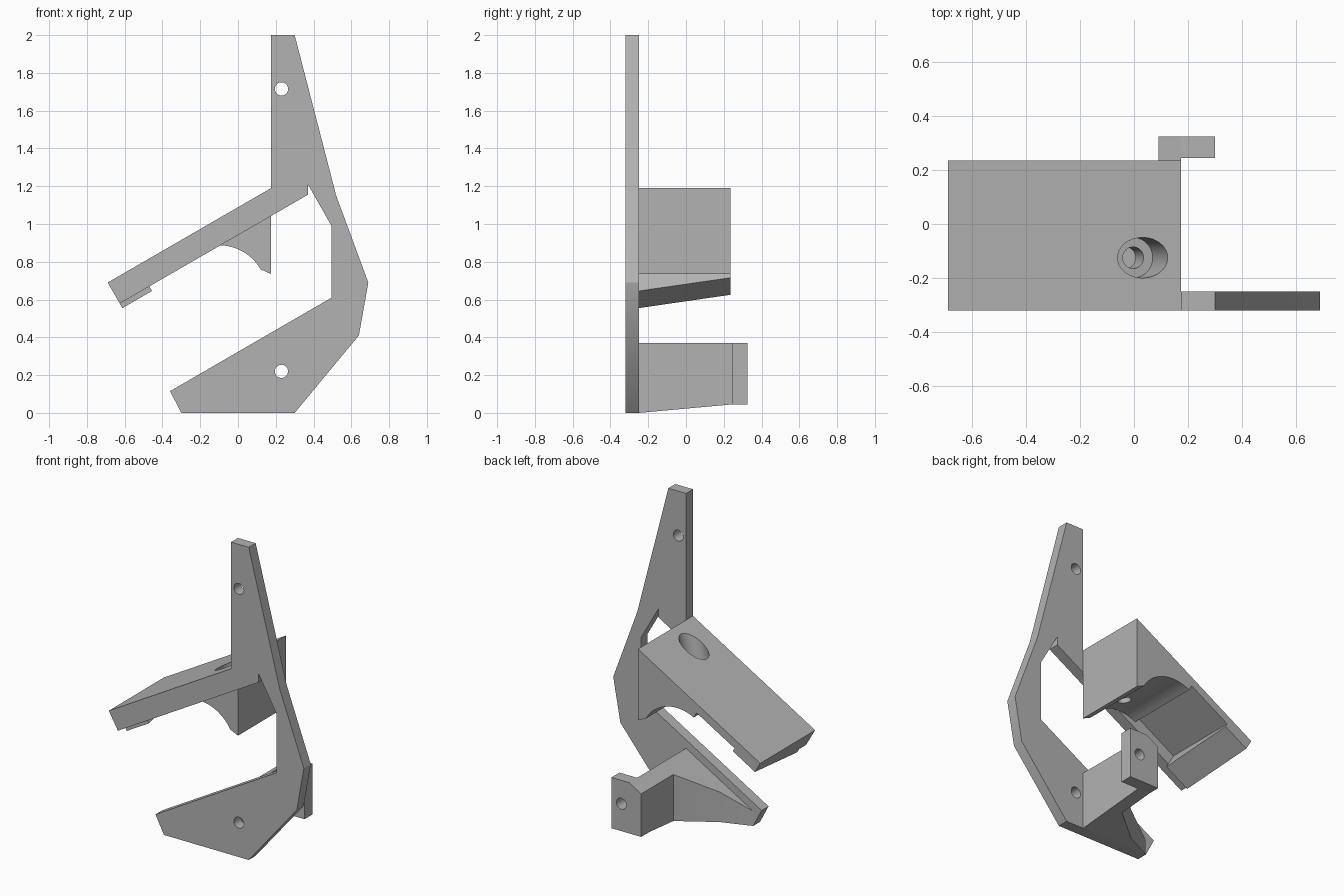
import bpy, bmesh, math
from mathutils import Vector

cube = bpy.data.objects.get("Cube")
if cube:
    bpy.data.objects.remove(cube, do_unlink=True)

grey = bpy.data.materials.new("plain grey")
grey.use_nodes = True
grey.diffuse_color = (0.45, 0.45, 0.45, 1)
grey.node_tree.nodes["Principled BSDF"].inputs["Base Color"].default_value = grey.diffuse_color

FRONT, WEB, BACK, TAB_BACK = -0.32, -0.25, 0.235, 0.325
COS, SIN = math.cos(math.radians(30)), 0.5


def arm(u, t):
    """Point u along the sloping arm from its free end and t below its top."""
    return (-0.69 + COS * u + SIN * t, 0.69 + SIN * u - COS * t)


def loft(name, ring_a, ring_b):
    """Solid between two matching rings of 3D points."""
    bm = bmesh.new()
    a = [bm.verts.new(p) for p in ring_a]
    b = [bm.verts.new(p) for p in ring_b]
    bm.faces.new(a)
    bm.faces.new(b[::-1])
    for i in range(len(a)):
        j = (i + 1) % len(a)
        bm.faces.new((a[j], a[i], b[i], b[j]))
    bmesh.ops.recalc_face_normals(bm, faces=bm.faces)
    mesh = bpy.data.meshes.new(name)
    bm.to_mesh(mesh)
    bm.free()
    mesh.materials.append(grey)
    obj = bpy.data.objects.new(name, mesh)
    bpy.context.collection.objects.link(obj)
    return obj


def slab(name, profile, y0, y1):
    """Extrude an x-z profile along y."""
    return loft(name, [(x, y0, z) for x, z in profile], [(x, y1, z) for x, z in profile])


def drill(obj, start, end, radius):
    """Cut a round hole from start to end."""
    start, end = Vector(start), Vector(end)
    turn = (end - start).to_track_quat("Z", "Y")
    ring = [turn @ Vector((radius * math.cos(k * math.tau / 32),
                           radius * math.sin(k * math.tau / 32), 0)) for k in range(32)]
    cutter = loft("hole_cutter", [start + p for p in ring], [end + p for p in ring])
    mod = obj.modifiers.new("hole", "BOOLEAN")
    mod.operation, mod.solver, mod.object = "DIFFERENCE", "EXACT", cutter
    bpy.context.view_layer.objects.active = obj
    bpy.ops.object.modifier_apply(modifier=mod.name)
    bpy.data.objects.remove(cutter, do_unlink=True)


# Flat front plate with the arm web and the foot
plate = slab("front_plate", [
    (0.175, 2), (0.30, 2), (0.52, 1.15), (0.69, 0.69), (0.64, 0.41), (0.30, 0),
    (-0.30, 0), (-0.36, 0.115), (0.495, 0.61), (0.495, 0.99), (0.37, 1.21),
    (0.37, 1.155), arm(0, 0.128), arm(0, 0), (0.175, 1.19)], FRONT, WEB)
for z in (0.22, 1.715):
    drill(plate, (0.23, -0.5, z), (0.23, 0, z), 0.035)

# Sloping arm: thin over the pocket, thick block with a hollow round seat
seat_x, seat_z, seat_r = -0.1, 0.633, 0.254
POCKET = 0.05
arc = [(seat_x + seat_r * math.cos(a), seat_z + seat_r * math.sin(a))
       for a in (math.radians(30 + 88 * i / 20) for i in range(21))]
end_x, end_z = arc[-1]
pocket_u = (end_x + 0.69) * COS + (end_z - 0.69) * SIN
body = slab("arm_body", [(0.175, 1.19), (0.175, 0.735)] + arc
            + [arm(pocket_u, POCKET), arm(0, POCKET), arm(0, 0)], WEB, BACK)

# Slanted screw hole with a wide counterbore
top, axis = Vector((0.032, -0.125, 1.107)), Vector((-0.27, 0, -0.963))
drill(body, top - axis * 0.3, top + axis * 0.13, 0.075)
drill(body, top + axis * 0.05, top + axis * 0.5, 0.04)


# Wedge lip under the free end, deeper towards the plate
def lip_ring(y, depth):
    return [(x, y, z) for x, z in (arm(0, POCKET), arm(0.181, POCKET),
                                   arm(0.181, depth), arm(0, depth))]


lip = loft("arm_lip", lip_ring(WEB, 0.156), lip_ring(BACK, 0.075))


# Foot wall behind the plate, with sloping top and rising underside
def foot_top(x):
    return min(0.37, 0.115 + 0.579 * (x + 0.36) - 0.055)


def foot_bottom(y):
    return 0.045 * min(1, (y - WEB) / 0.495)


foot = [(0.175, WEB), (0.175, 0.245), (0.09, 0.245), (0.09, 0), (-0.12, -0.17), (-0.30, WEB)]
wall = loft("foot_wall", [(x, y, foot_bottom(y)) for x, y in foot],
            [(x, y, foot_top(x)) for x, y in foot])

# Rear screw tab
tab = slab("rear_tab", [(0.30, 0.045), (0.30, 0.37), (0.175, 0.37),
                        (0.09, foot_top(0.09)), (0.09, 0.045)], 0.245, TAB_BACK)
drill(tab, (0.23, 0.1, 0.22), (0.23, 0.5, 0.22), 0.035)

# Smooth the round walls and keep the edges sharp
bpy.ops.object.select_all(action="DESELECT")
for obj in (plate, body, lip, wall, tab):
    obj.select_set(True)
bpy.context.view_layer.objects.active = plate
bpy.ops.object.shade_smooth_by_angle(angle=math.radians(30))
